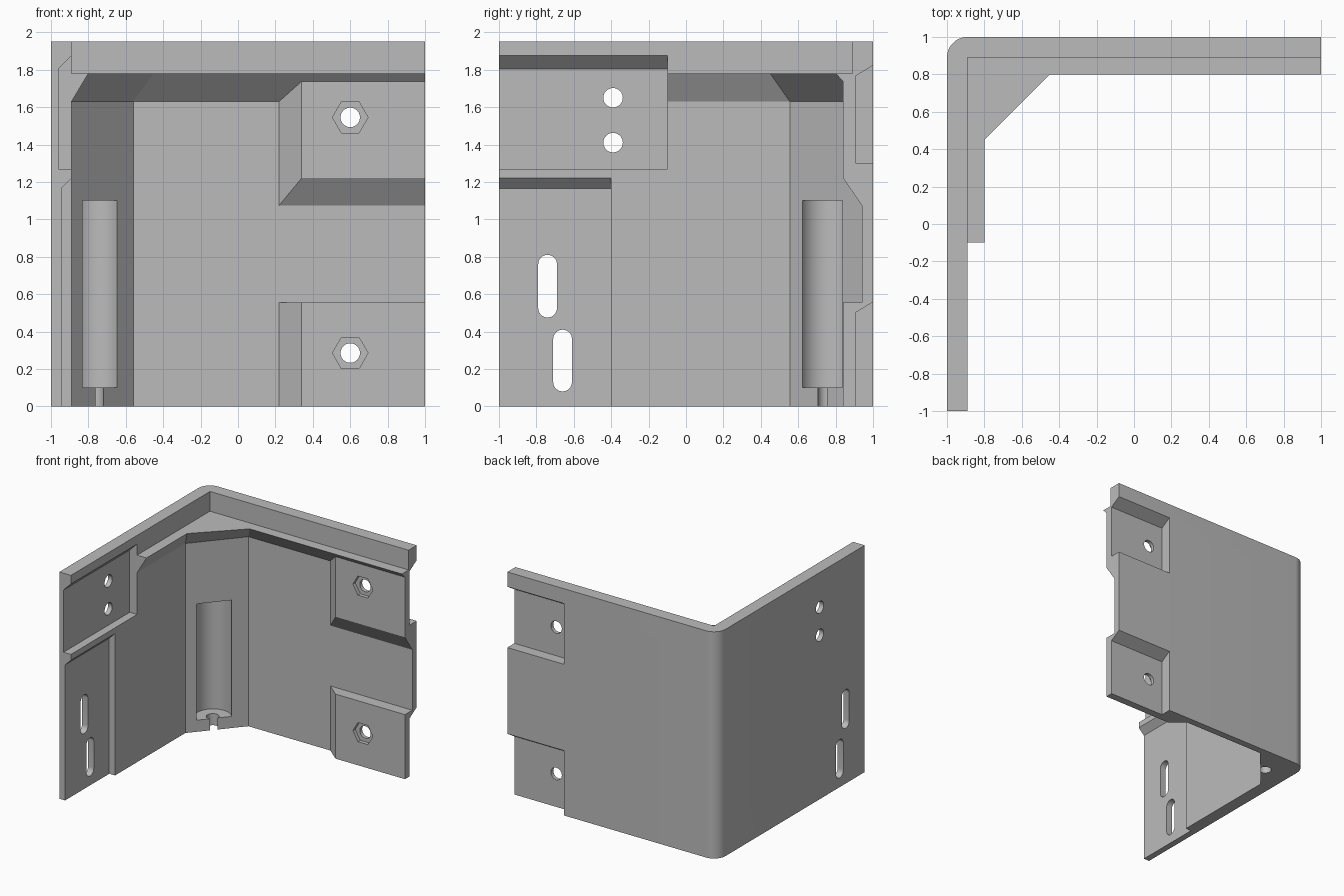
import bpy
import bmesh
import math
from mathutils import Matrix

cube = bpy.data.objects.get("Cube")
if cube:
    bpy.data.objects.remove(cube, do_unlink=True)

grey = bpy.data.materials.new("plain grey")
grey.use_nodes = True
colour = (0.5, 0.5, 0.5, 1)
grey.diffuse_color = colour
grey.node_tree.nodes["Principled BSDF"].inputs["Base Color"].default_value = colour


def finish(bm, name):
    bmesh.ops.recalc_face_normals(bm, faces=bm.faces)
    mesh = bpy.data.meshes.new(name)
    bm.to_mesh(mesh)
    bm.free()
    mesh.materials.append(grey)
    ob = bpy.data.objects.new(name, mesh)
    bpy.context.collection.objects.link(ob)
    return ob


def loft(name, ring_a, ring_b):
    """Closed solid between two rings with equal point counts."""
    bm = bmesh.new()
    a = [bm.verts.new(p) for p in ring_a]
    b = [bm.verts.new(p) for p in ring_b]
    bm.faces.new(a)
    bm.faces.new(b)
    for i in range(len(a)):
        j = (i + 1) % len(a)
        bm.faces.new((a[i], a[j], b[j], b[i]))
    return finish(bm, name)


def prism(name, profile, axis, lo, hi):
    """Extrude a 2D profile along one axis."""
    def place(p, t):
        q = list(p)
        q.insert("xyz".index(axis), t)
        return q
    return loft(name, [place(p, lo) for p in profile], [place(p, hi) for p in profile])


def circle(cx, cy, r, sides=40):
    return [(cx + r * math.cos(math.tau * i / sides),
             cy + r * math.sin(math.tau * i / sides)) for i in range(sides)]


def slot(cy, lo, hi, r, steps=16):
    """Upright rounded slot outline."""
    pts = []
    for centre, start in ((hi - r, 0), (lo + r, math.pi)):
        for i in range(steps + 1):
            t = start + math.pi * i / steps
            pts.append((cy + r * math.cos(t), centre + r * math.sin(t)))
    return pts


def combine(target, other, operation):
    mod = target.modifiers.new("combine", "BOOLEAN")
    mod.operation = operation
    mod.solver = "EXACT"
    mod.object = other
    bpy.context.view_layer.objects.active = target
    bpy.ops.object.modifier_apply(modifier=mod.name)
    bpy.data.objects.remove(other, do_unlink=True)


# Angled walls with a rounded outer corner and a chamfered inner corner
R = 0.11
arc = [(-1 + R - R * math.cos(t), 1 - R + R * math.sin(t))
       for t in [math.pi / 2 * i / 12 for i in range(13)]]
outer = [(-1, -1)] + arc + [(1, 1)]
panel = prism("corner_panel",
              outer + [(1, 0.94), (-0.56, 0.94), (-0.89, 0.555), (-0.89, -1)],
              "z", 0, 1.7)
lip = prism("top_lip", outer + [(1, 0.89), (-0.89, 0.89), (-0.89, -1)], "z", 1.7, 1.95)
combine(panel, lip, "UNION")

# Inner ledge with a sloping underside
back = [(-0.95, -0.1), (-0.95, 0.96), (1, 0.96)]
under = back + [(1, 0.94), (-0.56, 0.94), (-0.89, 0.555), (-0.89, -0.1)]
over = back + [(1, 0.8), (-0.45, 0.8), (-0.8, 0.45), (-0.8, -0.1)]
ledge = loft("ledge", [(x, y, 1.63) for x, y in under], [(x, y, 1.78) for x, y in over])
combine(panel, ledge, "UNION")


# Sloped mounting pads on the back wall
def pad(name, near, far):
    def ring(box, y):
        left, low, high = box
        return [(left, y, low), (1, y, low), (1, y, high), (left, y, high)]
    return loft(name, ring(near, 0.84), ring(far, 0.95))


combine(panel, pad("upper_pad", (0.34, 1.22, 1.75), (0.208, 1.06, 1.75)), "UNION")
combine(panel, pad("lower_pad", (0.34, 0, 0.555), (0.208, 0, 0.555)), "UNION")

# Recesses behind the pads, open at the edge
for low, high in ((1.3, 1.765), (-0.1, 0.5)):
    profile = [(0.905, low), (0.905, high), (1.02, high + 0.07), (1.02, low)]
    combine(panel, prism("rear_recess", profile, "x", 0.46, 1.1), "DIFFERENCE")

# Recesses inside the side wall
for x, low, high, end in ((-0.945, -0.1, 1.165, -0.4), (-0.96, 1.27, 1.805, -0.1)):
    profile = [(x, low), (x, high), (-0.87, high - 0.87 - x), (-0.87, low)]
    combine(panel, prism("side_recess", profile, "y", -1.1, end), "DIFFERENCE")

# Bolt holes with hexagonal nut pockets
for z in (1.545, 0.285):
    combine(panel, prism("nut_pocket", circle(0.6, z, 0.095, 6), "y", 0.8, 0.872), "DIFFERENCE")
    combine(panel, prism("bolt_hole", circle(0.6, z, 0.052), "y", 0.7, 1.1), "DIFFERENCE")

# Round holes and slots through the side wall
openings = [circle(-0.39, z, 0.052) for z in (1.65, 1.41)]
openings += [slot(-0.74, 0.475, 0.81, 0.05), slot(-0.66, 0.08, 0.41, 0.05)]
for outline in openings:
    combine(panel, prism("side_opening", outline, "x", -1.1, -0.7), "DIFFERENCE")

# Round niche in the inner corner with a hole through its floor
combine(panel, prism("niche", circle(-0.763, 0.75, 0.145, 48), "z", 0.1, 1.1), "DIFFERENCE")
combine(panel, prism("floor_hole", circle(-0.77, 0.755, 0.05), "z", -0.1, 0.2), "DIFFERENCE")

bpy.ops.object.select_all(action="DESELECT")
panel.select_set(True)
bpy.context.view_layer.objects.active = panel
bpy.ops.object.shade_smooth_by_angle(angle=math.radians(25))
